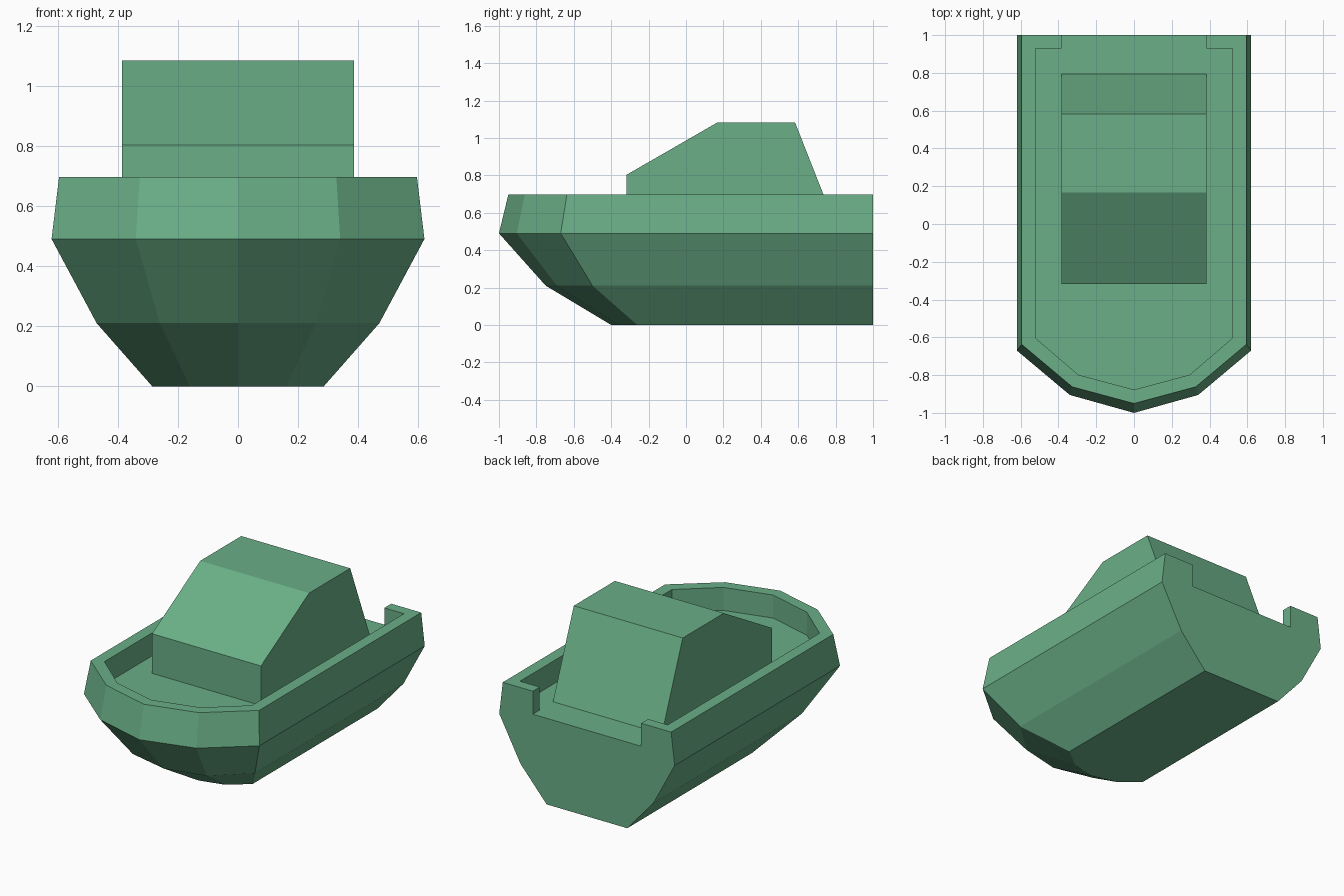
import bpy, bmesh

if "Cube" in bpy.data.objects:
    bpy.data.objects.remove(bpy.data.objects["Cube"])

green = bpy.data.materials.new("green")
green.diffuse_color = (0.144, 0.429, 0.242, 1)
green.use_nodes = True
green.node_tree.nodes["Principled BSDF"].inputs["Base Color"].default_value = green.diffuse_color


def loft(name, rings):
    """Closed solid skinned through rings of equal point count, capped at both ends."""
    bm = bmesh.new()
    loops = [[bm.verts.new(p) for p in ring] for ring in rings]
    n = len(loops[0])
    for a, b in zip(loops, loops[1:]):
        for i in range(n):
            j = (i + 1) % n
            bm.faces.new((a[i], a[j], b[j], b[i]))
    bm.faces.new(loops[0][::-1])
    bm.faces.new(loops[-1])
    bmesh.ops.recalc_face_normals(bm, faces=bm.faces)
    mesh = bpy.data.meshes.new(name)
    bm.to_mesh(mesh)
    bm.free()
    obj = bpy.data.objects.new(name, mesh)
    bpy.context.collection.objects.link(obj)
    mesh.materials.append(green)
    return obj


def outline(half, z):
    """Mirror a half outline running from stern to bow tip (last point on x = 0)."""
    left = [(-x, y, z) for x, y in half[-2::-1]]
    return [(x, y, z) for x, y in half] + left


# Hull: four levels of (z, half width, shoulder y, mid x, mid y, bow tip y)
levels = [
    (0.00, 0.285, -0.26, 0.16, -0.36, -0.40),
    (0.21, 0.47, -0.50, 0.26, -0.69, -0.75),
    (0.49, 0.62, -0.67, 0.34, -0.905, -1.00),
    (0.697, 0.595, -0.637, 0.327, -0.862, -0.95),
]
hull = loft("hull", [
    outline([(w, 1.0), (w, sy), (mx, my), (0, ty)], z)
    for z, w, sy, mx, my, ty in levels])

# Deck well with an open stern gate, cut out of the hull
DECK = 0.55
well = [(0.383, 1.1), (0.383, 0.93), (0.522, 0.93), (0.522, -0.603),
        (0.295, -0.798), (0, -0.877)]
cutter = loft("deck_cutter", [outline(well, DECK), outline(well, 0.9)])
cutter.hide_render = True
cut = hull.modifiers.new("deck_well", 'BOOLEAN')
cut.operation = 'DIFFERENCE'
cut.solver = 'EXACT'
cut.object = cutter
bpy.context.view_layer.objects.active = hull
bpy.ops.object.modifier_apply(modifier=cut.name)
bpy.data.objects.remove(cutter)

# Cabin: side profile (y, z) extruded across the boat
profile = [(-0.318, DECK), (-0.318, 0.803), (0.168, 1.083),
           (0.583, 1.083), (0.793, DECK)]
loft("cabin", [[(x, y, z) for y, z in profile] for x in (-0.385, 0.385)])
